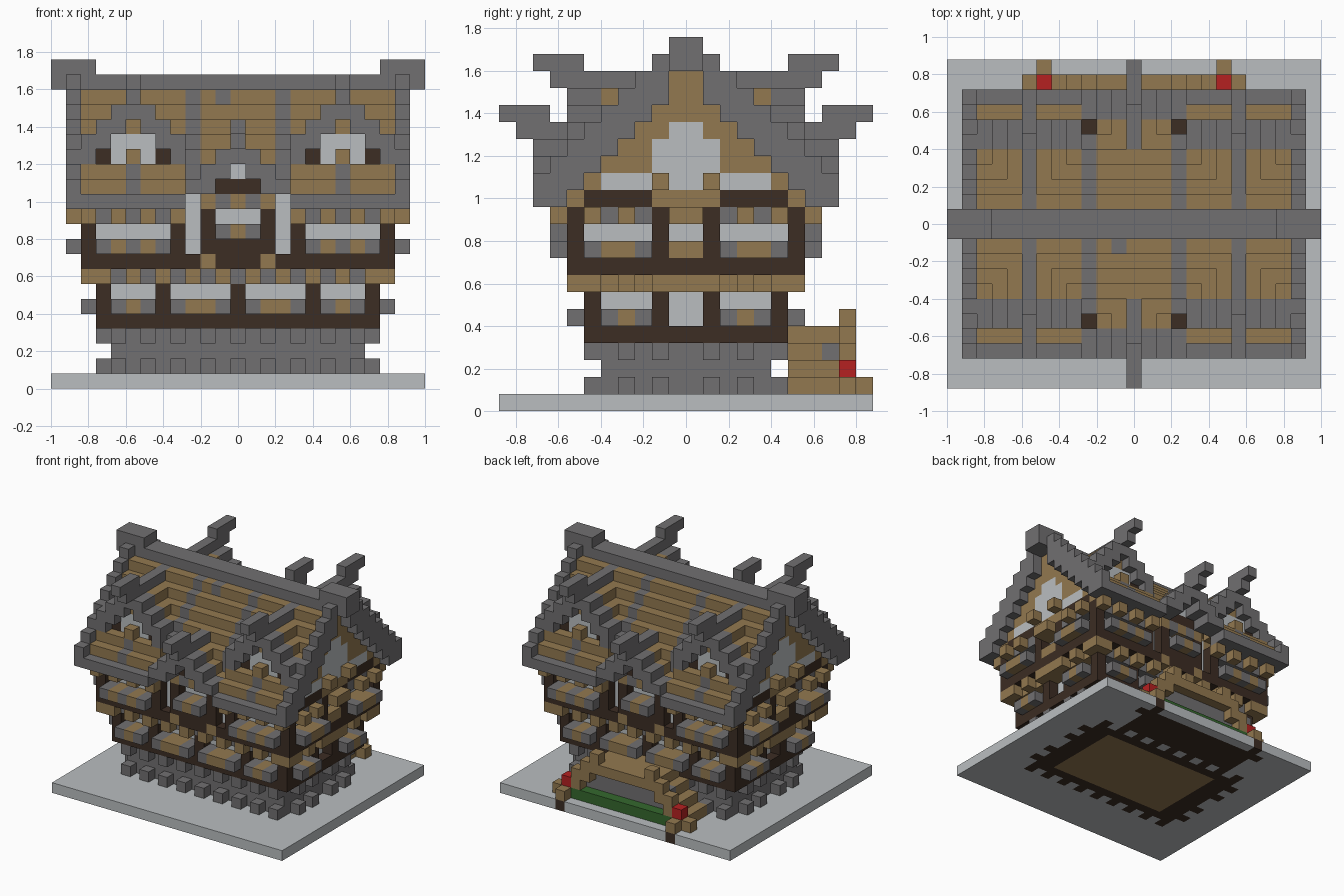
import bpy

U = 0.08  # edge of one block
if "Cube" in bpy.data.objects:
    bpy.data.objects.remove(bpy.data.objects["Cube"])

COLOURS = {
    "pale_grey": (0.49, 0.515, 0.53), "stone": (0.165, 0.16, 0.165),
    "tan_wood": (0.29, 0.19, 0.08), "dark_wood": (0.045, 0.026, 0.017),
    "red": (0.46, 0.015, 0.015), "green": (0.035, 0.14, 0.027),
}
PALE, STONE, TAN, DARK, RED, GREEN = COLOURS
mats = {}
for name, rgb in COLOURS.items():
    m = bpy.data.materials.new(name)
    m.use_nodes = True
    m.diffuse_color = (*rgb, 1)
    bsdf = m.node_tree.nodes["Principled BSDF"]
    bsdf.inputs["Base Color"].default_value = (*rgb, 1)
    bsdf.inputs["Roughness"].default_value = 0.9
    mats[name] = m

grid = {}  # block position -> (part, colour)


def span(v):
    return range(v[0], v[1] + 1) if isinstance(v, tuple) else (v,)


def put(part, colour, xs, ys, zs):
    """Fill a range of blocks, mirrored left-right and front-back."""
    for x in span(xs):
        for y in span(ys):
            for z in span(zs):
                for p in ((x, y), (-x, y), (x, -1 - y), (-x, -1 - y)):
                    if colour:
                        grid[(*p, z)] = (part, colour)
                    else:
                        grid.pop((*p, z), None)


def one(part, colour, xs, ys, zs):
    """Fill a range of blocks, mirrored left-right only."""
    for x in span(xs):
        for y in span(ys):
            for z in span(zs):
                grid[(x, y, z)] = grid[(-x, y, z)] = (part, colour)


def striped(i):
    return TAN if i % 2 else STONE


# Stone foundation with projecting stones
put("foundation", STONE, (0, 8), (-5, -1), (1, 3))
for z in (1, 3):
    for x in range(0, 9, 2):
        put("foundation_stones", STONE, x, -6, z)
    for y in (-4, -2):
        put("foundation_stones", STONE, 9, y, z)

# Lower storey: beam, posts, glass and window boxes
put("lower_beam", DARK, (0, 9), (-6, -1), 4)
put("lower_windows", PALE, (0, 8), (-5, -1), (5, 6))
for x in (0, 5, 9):
    put("lower_posts", DARK, x, -6, (5, 6))
put("lower_posts", DARK, 9, -2, (5, 6))
for x in (1, 2, 3, 4, 6, 7, 8):
    put("lower_window_boxes", TAN if x in (2, 3, 7) else STONE, x, (-7, -6), 5)
for y in (-5, -4, -3):
    put("lower_window_boxes", TAN if y == -4 else STONE, (9, 10), y, 5)

# Jetty between storeys
put("jetty", STONE, (0, 9), (-6, -1), 7)
put("jetty", TAN, 9, (-6, -1), 7)
for x in (1, 3, 5, 7, 9, 10):
    put("jetty_corbels", TAN, x, -7, 7)
for y in (-6, -4, -2, -1):
    put("jetty_corbels", TAN, 10, y, 7)

# Upper storey
put("upper_beam", DARK, (0, 10), (-7, -1), 8)
put("upper_beam", TAN, 2, -7, 8)
put("upper_windows", PALE, (0, 9), (-6, -1), (9, 11))
put("upper_wall", STONE, (4, 10), -7, 11)
put("upper_wall", STONE, 10, (-7, -1), 11)
put("upper_wall", TAN, (0, 9), (-6, -1), 12)
put("upper_windows", PALE, 3, -6, (9, 12))
for x in (4, 10):
    put("upper_posts", DARK, x, -7, (9, 11))
put("upper_posts", DARK, 10, -2, (9, 11))
for x in range(5, 10):
    put("upper_window_boxes", striped(x + 1), x, (-8, -7), 9)
for y in range(-6, -2):
    put("upper_window_boxes", TAN if y in (-5, -4) else STONE, (10, 11), y, 9)
put("upper_window_boxes", TAN, 10, -1, 9)
for x in (4, 6, 8, 10):
    put("eave_corbels", TAN, x, -8, 11)
for y in (-6, -4):
    put("eave_corbels", TAN, 11, y, 11)
put("eave_corbels", TAN, (10, 11), -1, 11)

# Gable walls with stepped windows
for z in range(12, 19):
    put("gable_wall", TAN, 10, (z - 20, -1), z)
put("gable_beam", DARK, 10, (-6, -3), 12)
put("gable_window", PALE, 10, (-5, -3), 13)
put("gable_window", PALE, 10, -1, (13, 16))
put("gable_window", PALE, 10, -2, (14, 15))
put("gable_brackets", TAN, 11, -2, 13)

# Main stepped roof, with stone rafters
for z in range(12, 20):
    h = 21 - z
    for x in range(0, 11):
        c = STONE if z == 12 or x in (3, 7) else TAN
        put("roof", c, x, (-h, 1 - h), z)
for z in range(11, 21):
    for h in range(max(2, 20 - z), min(9, 22 - z) + 1):
        if z > 11 or h == 8:
            put("gable_trim", STONE, 11, -h, z)
put("ridge", STONE, (0, 11), -1, 20)
put("ridge_ends", STONE, (10, 12), -1, (20, 21))
grid[(-1, -2, 19)] = ("roof_peg", STONE)


def dormer(part, cx, front, top, rows):
    """Stepped dormer roof; rows lists the span of each layer downward."""
    for n, (lo, hi) in enumerate(rows):
        z = top - n
        for y in range(front, z - 20):
            for d in range(lo, hi + 1):
                grey = y < front + 2 or (d == 0 and cx)
                for x in {cx + d, cx - d}:
                    put(part, STONE if grey else TAN, x, y, z)


# Large dormers with upturned ridge ends
put("dormer_window", PALE, (6, 8), -6, (15, 16))
put("dormer_window", TAN, 7, -6, 17)
for x in (5, 9):
    put("dormer_posts", DARK, x, -6, 15)
dormer("dormer_roof", 7, -7, 18, [(0, 1), (1, 2), (2, 3), (3, 3)])
put("dormer_window_box", TAN, 7, -7, 15)
put("dormer_ridge", STONE, 7, (-8, -2), 19)
put("dormer_horn", STONE, 7, (-9, -7), 20)

# Centre bay and its dormer
put("roof", None, (0, 3), (-9, -7), (12, 14))
put("bay_beam", DARK, (0, 2), -7, 9)
put("bay_posts", DARK, 2, -7, (10, 11))
for x in (0, 1):
    put("bay_window_box", striped(x + 1), x, (-8, -7), 10)
for x in (0, 1, 2):
    put("bay_lintel", striped(x + 1), x, -7, 12)
put("bay_gable", DARK, (0, 1), -7, 13)
put("bay_gable", PALE, 0, -7, 14)
dormer("bay_roof", 0, -9, 15, [(0, 1), (1, 2), (2, 3)])
put("bay_ridge", STONE, 0, (-10, -6), 16)
put("bay_horn", STONE, 0, (-11, -9), 17)

# Back porch: double stair, planter, railing and lanterns
for x in range(0, 7):
    one("porch_stairs", TAN, x, (6, 8), (1, min(4, max(1, 7 - x))))
one("planter", GREEN, (0, 5), 9, 1)
one("porch_front", STONE, (0, 4), 8, (2, 3))
one("porch_rail", TAN, (0, 3), 9, 4)
one("porch_rail", TAN, 3, 9, 5)
one("porch_rail", TAN, 4, 9, (3, 4))
one("porch_rail", TAN, 5, 9, (2, 3))
one("porch_rail", TAN, (6, 7), 9, 1)
one("porch_rail", TAN, 6, 10, 1)
one("lanterns", RED, 6, 9, 2)

# Ground slab, with earth under the building
for x in range(-12, 13):
    for y in range(-11, 11):
        inner = abs(x) <= 6 and -4 <= y <= 3
        under = (x, y, 1) in grid
        grid[(x, y, 0)] = ("ground_slab", TAN if inner else DARK if under else PALE)

# Turn each part's exposed block sides into a mesh
SIDES = []
for axis in range(3):
    for s in (0, 1):
        n = [0, 0, 0]
        n[axis] = 2 * s - 1
        quad = []
        for a, b in ((0, 0), (1, 0), (1, 1), (0, 1)):
            c = [0, 0, 0]
            c[axis], c[(axis + 1) % 3], c[(axis + 2) % 3] = s, a, b
            quad.append(c)
        SIDES.append((n, quad if s else quad[::-1]))

parts = {}
for p, (part, colour) in grid.items():
    parts.setdefault(part, []).append((p, colour))

for part, cells in parts.items():
    index, faces, slots = {}, [], []
    used = sorted({c for _, c in cells})
    for p, colour in cells:
        for n, quad in SIDES:
            if tuple(a + b for a, b in zip(p, n)) in grid:
                continue
            corners = [tuple(a + b for a, b in zip(p, c)) for c in quad]
            faces.append([index.setdefault(v, len(index)) for v in corners])
            slots.append(used.index(colour))
    if not faces:
        continue
    mesh = bpy.data.meshes.new(part)
    mesh.from_pydata([((x - 0.5) * U, y * U, z * U) for x, y, z in index], [], faces)
    for c in used:
        mesh.materials.append(mats[c])
    mesh.polygons.foreach_set("material_index", slots)
    mesh.update()
    bpy.context.collection.objects.link(bpy.data.objects.new(part, mesh))
